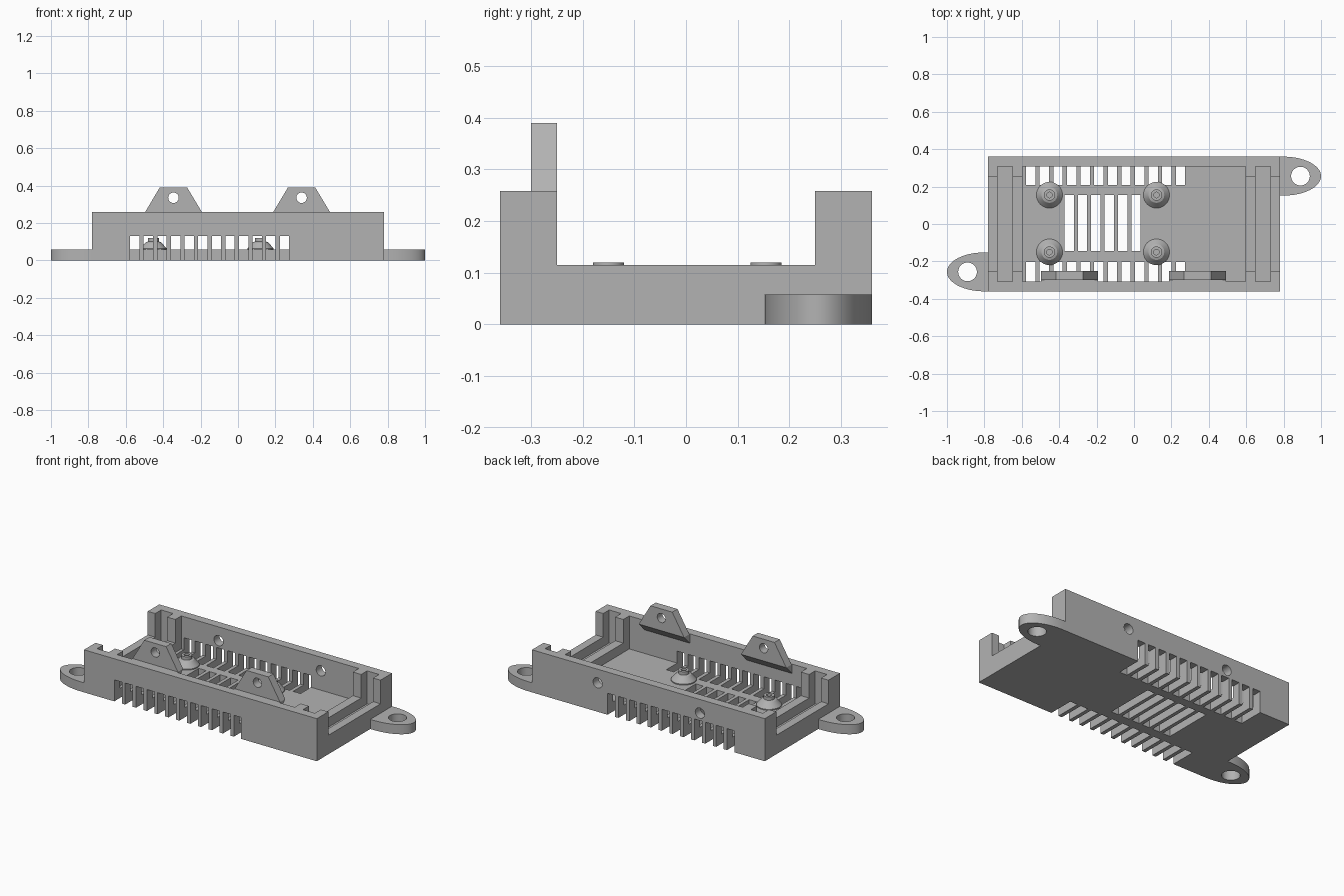
import bpy, bmesh, math
from mathutils import Matrix

if "Cube" in bpy.data.objects:
    bpy.data.objects.remove(bpy.data.objects["Cube"])

GREY = bpy.data.materials.new("plain grey")
GREY.use_nodes = True
GREY.diffuse_color = (0.45, 0.45, 0.45, 1)
GREY.node_tree.nodes["Principled BSDF"].inputs["Base Color"].default_value = (0.45, 0.45, 0.45, 1)

FLOOR, SILL, TOP = 0.058, 0.115, 0.258
LENGTH, DEPTH = 0.78, 0.36


def finish(name, bm):
    bmesh.ops.recalc_face_normals(bm, faces=bm.faces)
    mesh = bpy.data.meshes.new(name)
    bm.to_mesh(mesh)
    bm.free()
    mesh.materials.append(GREY)
    obj = bpy.data.objects.new(name, mesh)
    bpy.context.collection.objects.link(obj)
    return obj


def add_box(bm, x0, x1, y0, y1, z0, z1):
    place = Matrix.Translation(((x0 + x1) / 2, (y0 + y1) / 2, (z0 + z1) / 2))
    size = Matrix.Diagonal((x1 - x0, y1 - y0, z1 - z0, 1))
    bmesh.ops.create_cube(bm, size=1, matrix=place @ size)


def boxes(name, *items):
    bm = bmesh.new()
    for item in items:
        add_box(bm, *item)
    return finish(name, bm)


def cylinder(name, centre, radius, length, along_y=False):
    bm = bmesh.new()
    turn = Matrix.Rotation(math.pi / 2 if along_y else 0, 4, 'X')
    bmesh.ops.create_cone(bm, cap_ends=True, segments=32, radius1=radius, radius2=radius,
                          depth=length, matrix=Matrix.Translation(centre) @ turn)
    return finish(name, bm)


def prism(name, points, offset):
    bm = bmesh.new()
    face = bm.faces.new([bm.verts.new(p) for p in points])
    grown = bmesh.ops.extrude_face_region(bm, geom=[face])
    moved = [g for g in grown["geom"] if isinstance(g, bmesh.types.BMVert)]
    bmesh.ops.translate(bm, verts=moved, vec=offset)
    return finish(name, bm)


def cut(obj, cutter):
    mod = obj.modifiers.new("cut", 'BOOLEAN')
    mod.operation, mod.solver, mod.object = 'DIFFERENCE', 'EXACT', cutter
    bpy.context.view_layer.update()
    mesh = bpy.data.meshes.new_from_object(obj.evaluated_get(bpy.context.evaluated_depsgraph_get()))
    obj.modifiers.clear()
    obj.data = mesh
    bpy.data.objects.remove(cutter)


def smooth(obj):
    bpy.ops.object.select_all(action='DESELECT')
    obj.select_set(True)
    bpy.context.view_layer.objects.active = obj
    bpy.ops.object.shade_smooth_by_angle(angle=math.radians(30))


# Tray: pocket, end panel grooves and open ends
tray = boxes("tray", (-LENGTH, LENGTH, -DEPTH, DEPTH, 0, TOP))
cut(tray, boxes("pocket", (-0.595, 0.595, -0.307, 0.307, FLOOR, 1),
                (-0.73, -0.65, -0.307, 0.307, FLOOR, 1),
                (0.65, 0.73, -0.307, 0.307, FLOOR, 1)))
cut(tray, boxes("end_opening", (-1, 1, -0.25, 0.25, SILL, 1)))

# Vents wrapping from the floor into both long walls, and vents in the middle
vents = []
for i in range(12):
    x = -0.577 + i * 0.0728
    vents += [(x, x + 0.05, -0.5, -0.203, -0.1, 0.13), (x, x + 0.05, 0.208, 0.5, -0.1, 0.13)]
for i in range(6):
    x = -0.372 + i * 0.0715
    vents.append((x, x + 0.05, -0.145, 0.155, -0.1, 0.1))
cut(tray, boxes("vents", *vents))

# Screw holes in the back wall
for x in (-0.345, 0.34):
    cut(tray, cylinder("wall_hole", (x, DEPTH, 0.175), 0.031, 0.3, True))
smooth(tray)

# Mounting ears at opposite corners
for side, name in ((1, "left_ear"), (-1, "right_ear")):
    outline = [(side * LENGTH, side * 0.152, 0)]
    for i in range(33):
        a = -math.pi / 2 + math.pi * i / 32
        outline.append((side * (0.80 + 0.2 * math.cos(a)), side * (0.256 + 0.104 * math.sin(a)), 0))
    outline.append((side * LENGTH, side * DEPTH, 0))
    ear = prism(name, outline, (0, 0, FLOOR))
    cut(ear, cylinder("ear_hole", (side * 0.89, side * 0.256, 0), 0.05, 0.4))
    smooth(ear)

# Lid tabs inside the front wall, each on a sloped bracket
for x, name in ((-0.345, "right"), (0.34, "left")):
    tab = prism(name + "_tab", [(x - 0.152, -0.3, TOP), (x + 0.152, -0.3, TOP),
                                (x + 0.073, -0.3, 0.39), (x - 0.073, -0.3, 0.39)], (0, 0.05, 0))
    cut(tab, cylinder("tab_hole", (x, -0.28, 0.335), 0.028, 0.3, True))
    smooth(tab)
    prism(name + "_tab_bracket", [(x - 0.152, -0.25, TOP), (x - 0.152, -0.31, TOP),
                                  (x - 0.152, -0.31, 0.198)], (0.304, 0, 0))

# Standoffs: flared foot, shoulder and hollow pin
profile = [(0.07, FLOOR), (0.07, 0.064), (0.042, 0.096), (0.03, 0.1),
           (0.03, 0.12), (0.015, 0.12), (0.015, 0.07)]
for x in (-0.452, 0.12):
    for y in (-0.15, 0.155):
        bm = bmesh.new()
        rings = [[bm.verts.new((x + r * math.cos(k * math.tau / 32), y + r * math.sin(k * math.tau / 32), z))
                  for k in range(32)] for r, z in profile]
        for low, high in zip(rings, rings[1:]):
            for k in range(32):
                n = (k + 1) % 32
                bm.faces.new((low[k], low[n], high[n], high[k]))
        bm.faces.new(rings[0])
        bm.faces.new(rings[-1])
        smooth(finish("standoff", bm))
